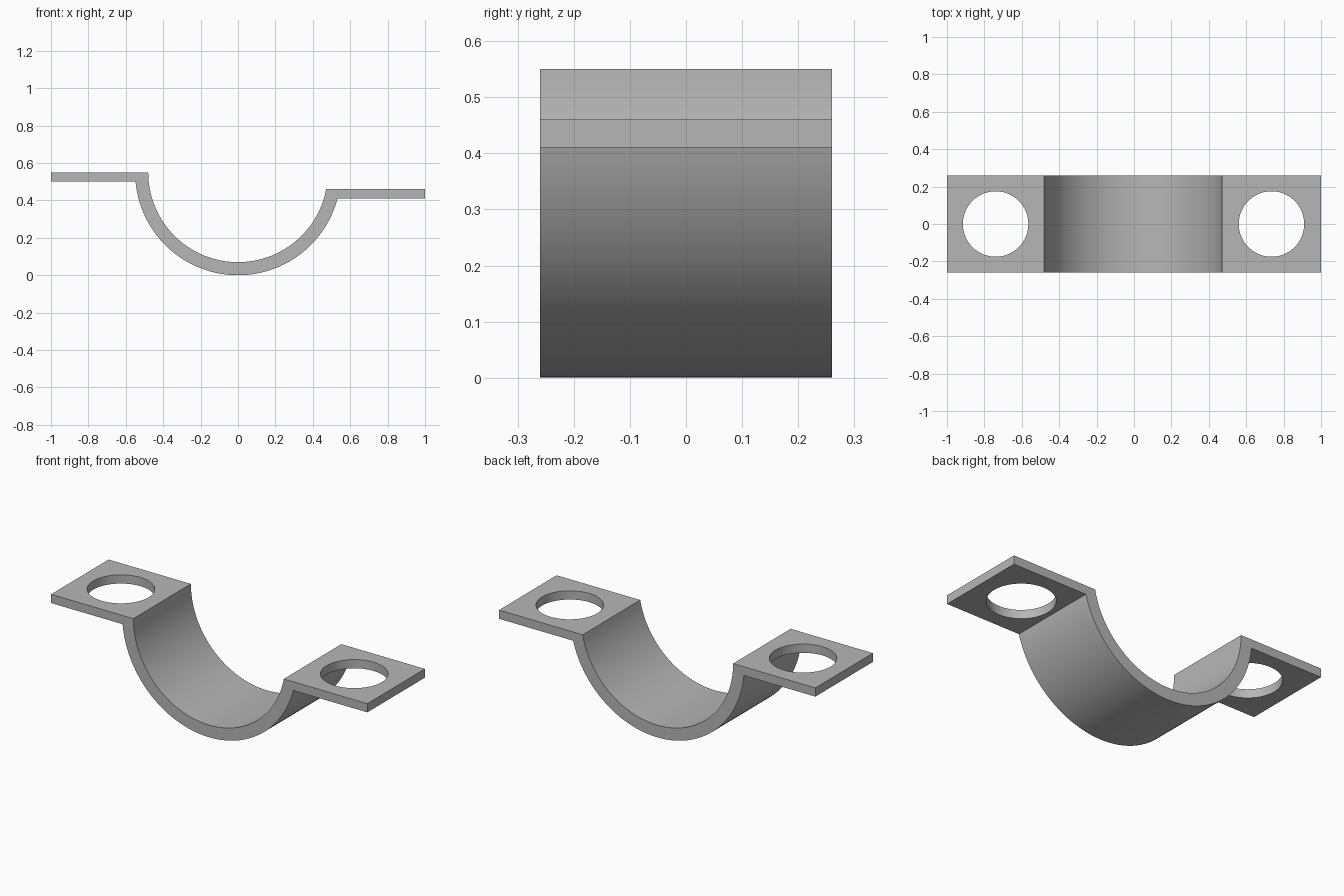
import bpy
import bmesh
from math import asin, cos, sin, pi

cube = bpy.data.objects.get("Cube")
if cube:
    bpy.data.objects.remove(cube, do_unlink=True)

HALF_DEPTH = 0.26
AXIS_Z = 0.55          # centre of the saddle arc
INNER, OUTER = 0.48, 0.55
PLATE = 0.05
LEFT_TOP, RIGHT_TOP = 0.46, 0.55
STEPS = 64

metal = bpy.data.materials.new("grey metal")
metal.use_nodes = True
colour = (0.47, 0.47, 0.47, 1)
metal.diffuse_color = colour
metal.node_tree.nodes["Principled BSDF"].inputs["Base Color"].default_value = colour


def arc(radius, z_start, z_end):
    """Lower arc from the -x side at z_start to the +x side at z_end."""
    a = pi + asin((AXIS_Z - z_start) / radius)
    b = 2 * pi - asin((AXIS_Z - z_end) / radius)
    angles = [a + (b - a) * i / STEPS for i in range(STEPS + 1)]
    return [(radius * cos(t), AXIS_Z + radius * sin(t)) for t in angles]


# Strap: one bent strip, its side profile extruded through the depth
outer = arc(OUTER, RIGHT_TOP - PLATE, LEFT_TOP - PLATE)
inner = arc(INNER, RIGHT_TOP, LEFT_TOP)
profile = ([(-1, RIGHT_TOP), (-1, RIGHT_TOP - PLATE)] + outer
           + [(1, LEFT_TOP - PLATE), (1, LEFT_TOP)] + inner[::-1])

bm = bmesh.new()
face = bm.faces.new([bm.verts.new((x, -HALF_DEPTH, z)) for x, z in profile])
extruded = bmesh.ops.extrude_face_region(bm, geom=[face])["geom"]
verts = [v for v in extruded if isinstance(v, bmesh.types.BMVert)]
bmesh.ops.translate(bm, verts=verts, vec=(0, 2 * HALF_DEPTH, 0))
bmesh.ops.recalc_face_normals(bm, faces=bm.faces)
mesh = bpy.data.meshes.new("clamp_strap")
bm.to_mesh(mesh)
bm.free()
mesh.materials.append(metal)
strap = bpy.data.objects.new("clamp_strap", mesh)
bpy.context.collection.objects.link(strap)

# Bolt holes through both flanges
for name, x, top in (("left", 0.735, LEFT_TOP), ("right", -0.74, RIGHT_TOP)):
    bpy.ops.mesh.primitive_cylinder_add(
        vertices=64, radius=0.175, depth=0.2, location=(x, 0, top - PLATE / 2))
    cutter = bpy.context.object
    cutter.name = name + "_hole_cutter"
    cutter.data.materials.append(metal)
    cutter.hide_render = True
    cutter.display_type = 'WIRE'
    cut = strap.modifiers.new(name + "_hole", 'BOOLEAN')
    cut.operation = 'DIFFERENCE'
    cut.solver = 'EXACT'
    cut.object = cutter
    bpy.ops.object.select_all(action='DESELECT')
    strap.select_set(True)
    bpy.context.view_layer.objects.active = strap
    bpy.ops.object.modifier_apply(modifier=cut.name)
    bpy.data.objects.remove(cutter, do_unlink=True)

bpy.ops.object.shade_smooth_by_angle(angle=pi / 6)
